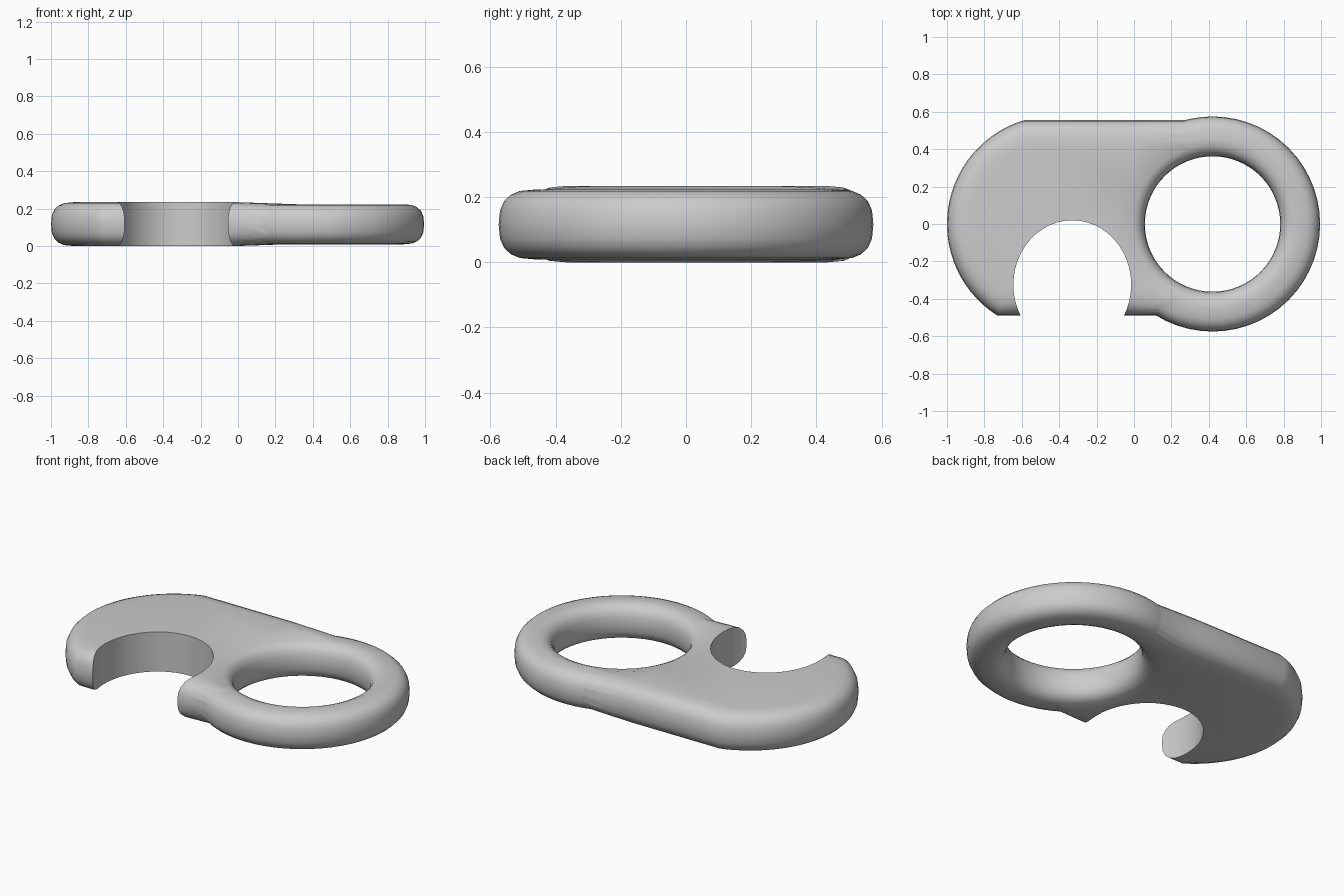
import bpy, bmesh
from math import sin, cos, pi, asin

if "Cube" in bpy.data.objects:
    bpy.data.objects.remove(bpy.data.objects["Cube"])


def superarc(n=10, e=2.6):
    """Rounded rim: (inset 0..1, height -1..1) from bottom to top."""
    pts = []
    for i in range(n + 1):
        t = -pi / 2 + pi * i / n
        s = sin(t)
        c = max(0.0, cos(t))
        pts.append((1 - c ** (2 / e) if c > 1e-6 else 1.0,
                    (1 if s > 0 else -1) * abs(s) ** (2 / e)))
    return pts


def stack(name, rings, split=None):
    """Solid skinned through stacked loops, with capped ends."""
    bm = bmesh.new()
    loops = [[bm.verts.new(p) for p in ring] for ring in rings]
    n = len(loops[0])
    for a, b in zip(loops, loops[1:]):
        for i in range(n):
            j = (i + 1) % n
            bm.faces.new((a[i], a[j], b[j], b[i]))
    for loop in (loops[0], loops[-1]):
        if split:
            bm.faces.new(loop[:split])
            bm.faces.new([loop[split - 1]] + loop[split:] + [loop[0]])
        else:
            bm.faces.new(loop)
    bmesh.ops.recalc_face_normals(bm, faces=bm.faces[:])
    me = bpy.data.meshes.new(name)
    bm.to_mesh(me)
    bm.free()
    ob = bpy.data.objects.new(name, me)
    bpy.context.collection.objects.link(ob)
    return ob


def circle(cx, cy, rx, ry, z, n=56):
    return [(cx + rx * cos(2 * pi * i / n), cy + ry * sin(2 * pi * i / n), z)
            for i in range(n)]


def plate_loop(d, h):
    """Hook outline inset by d; it thins slightly towards the ring."""
    r, top, bot = 0.58 - d, 0.555 - d, -0.49 + d
    a0, a1 = pi - asin(top / r), pi + asin(-bot / r)
    xy = [(0.0, top)]
    xy += [(-0.42 + r * cos(a0 + (a1 - a0) * i / 28),
            r * sin(a0 + (a1 - a0) * i / 28)) for i in range(29)]
    xy += [(0.0, bot), (0.40, bot), (0.40, top)]
    return [(x, y, 0.117 + h * (0.117 if x <= 0.01 else 0.103)) for x, y in xy]


rim = superarc()

# Hook plate with rounded outer rim
body = stack("hook_body", [plate_loop(0.12 * d, h) for d, h in rim], split=31)

# Finger ring blank
CX = 0.42
ring = stack("ring_blank", [circle(CX, 0, 0.575 - 0.11 * d, 0.575 - 0.11 * d,
                                   0.116 + 0.107 * h) for d, h in rim])

# Flared ring hole, so the inside edge is rounded
prof = [(0.60, -0.03)]
prof += [(0.362 + 0.10 * d, 0.116 + 0.1085 * h) for d, h in rim]
prof += [(0.60, 0.262)]
hole = stack("hole_cutter", [circle(CX, 0, r, r, z, 64) for r, z in prof])

# Sharp-edged open notch of the hook
notch = stack("notch_cutter", [circle(-0.33, -0.325, 0.315, 0.345, z, 48)
                               for z in (-0.2, 0.5)])

bpy.context.view_layer.objects.active = body
body.select_set(True)
for tool, op in ((ring, 'UNION'), (hole, 'DIFFERENCE'), (notch, 'DIFFERENCE')):
    tool.hide_render = True
    m = body.modifiers.new(tool.name, 'BOOLEAN')
    m.operation, m.object, m.solver = op, tool, 'EXACT'
    bpy.ops.object.modifier_apply(modifier=m.name)
    bpy.data.objects.remove(tool)

bpy.ops.object.shade_smooth_by_angle(angle=0.6)
